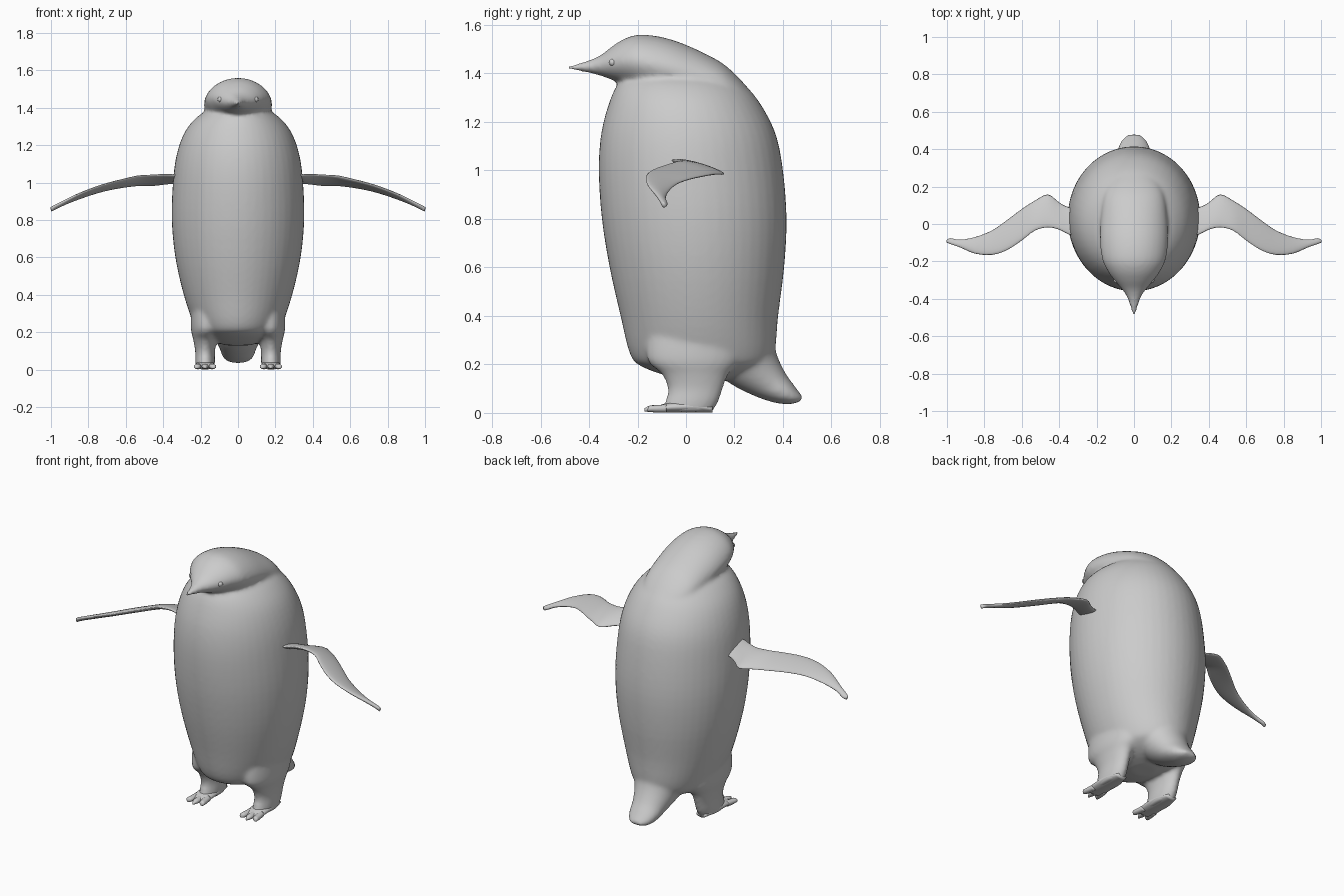
import bpy, bmesh, math
from mathutils import Vector

if "Cube" in bpy.data.objects:
    bpy.data.objects.remove(bpy.data.objects["Cube"])

grey = bpy.data.materials.new("plain_grey")
grey.use_nodes = True
grey.diffuse_color = (0.6, 0.6, 0.6, 1)
grey.node_tree.nodes["Principled BSDF"].inputs["Base Color"].default_value = (0.6, 0.6, 0.6, 1)


def smooth_path(rows, steps):
    """Catmull-Rom interpolation through rows of numbers."""
    out = []
    for i in range(len(rows) - 1):
        a, b, c, d = (rows[max(0, min(len(rows) - 1, i + k))] for k in (-1, 0, 1, 2))
        for s in range(steps):
            t = s / steps
            out.append([q + t / 2 * (r - p + t * (2 * p - 5 * q + 4 * r - e + t * (3 * (q - r) + e - p)))
                        for p, q, r, e in zip(a, b, c, d)])
    return out + [list(rows[-1])]


def loft(bm, sections, segs=32, power=1.0):
    """Skin elliptical rings given as (edge A, edge B, side vector)."""
    rings = []
    for a, b, side in sections:
        mid, half = (a + b) / 2, (a - b) / 2
        ring = []
        for k in range(segs):
            ang = 2 * math.pi * k / segs
            s = math.sin(ang)
            s = math.copysign(abs(s) ** power, s)
            ring.append(bm.verts.new(mid + side * math.cos(ang) + half * s))
        rings.append(ring)
    for r, q in zip(rings, rings[1:]):
        for k in range(segs):
            n = (k + 1) % segs
            bm.faces.new((r[k], r[n], q[n], q[k]))
    bm.faces.new(rings[0])
    bm.faces.new(rings[-1])


def side_loft(bm, rows, steps=4, segs=32, power=1.0):
    """Rows: y and z of edge A, y and z of edge B, half width, centre x."""
    secs = [(Vector((x, ya, za)), Vector((x, yb, zb)), Vector((max(w, 0.002), 0, 0)))
            for ya, za, yb, zb, w, x in smooth_path(rows, steps)]
    loft(bm, secs, segs, power)


def finish(bm, name):
    bmesh.ops.recalc_face_normals(bm, faces=bm.faces)
    for f in bm.faces:
        f.smooth = True
    mesh = bpy.data.meshes.new(name)
    bm.to_mesh(mesh)
    bm.free()
    mesh.materials.append(grey)
    obj = bpy.data.objects.new(name, mesh)
    bpy.context.collection.objects.link(obj)
    return obj


# Body: z, front y, back y, half width
bm = bmesh.new()
torso = [(.13, .02, .14, .06), (.15, -.07, .24, .13), (.19, -.18, .33, .2), (.24, -.23, .365, .235),
         (.4, -.27, .38, .29), (.6, -.315, .405, .335), (.8, -.347, .415, .354), (1.0, -.36, .4, .348),
         (1.15, -.35, .37, .328), (1.27, -.32, .31, .285), (1.35, -.285, .245, .22),
         (1.39, -.24, .18, .15), (1.41, -.16, .1, .07)]
side_loft(bm, [(f, z, b, z, w, 0) for z, f, b, w in torso], segs=48)

# Head and beak: y, top z, bottom z, half width
head = [(.26, 1.335, 1.25, .1), (.2, 1.4, 1.26, .14), (.13, 1.455, 1.27, .165), (0, 1.518, 1.28, .18),
        (-.1, 1.55, 1.3, .182), (-.19, 1.56, 1.33, .17), (-.25, 1.545, 1.355, .142), (-.3, 1.515, 1.372, .108),
        (-.345, 1.48, 1.388, .07), (-.38, 1.462, 1.398, .044), (-.43, 1.445, 1.408, .025),
        (-.49, 1.432, 1.416, .008)]
side_loft(bm, [(y, t, y, b, w, 0) for y, t, b, w in head], power=1.15)

# Tail
side_loft(bm, [(.35, .34, .12, .2, .17, 0), (.375, .24, .17, .13, .13, 0), (.41, .165, .27, .075, .1, 0),
               (.445, .115, .365, .042, .085, 0), (.475, .075, .43, .036, .06, 0),
               (.488, .06, .465, .045, .03, 0)])

# Legs: z, front y, back y, half width, centre x
leg = [(.34, -.16, .24, .09, .16), (.22, -.16, .22, .085, .167), (.16, -.1, .175, .064, .175),
       (.1, -.075, .152, .053, .176), (.05, -.085, .135, .053, .176), (.004, -.1, .11, .05, .176)]
for sx in (-1, 1):
    side_loft(bm, [(f, z, b, z, w, sx * x) for z, f, b, w, x in leg])

# Fuse the trunk so that its parts blend
body = finish(bm, "body")
remesh = body.modifiers.new("fuse", 'REMESH')
remesh.mode = 'VOXEL'
remesh.voxel_size = 0.011
remesh.use_smooth_shade = True
blend = body.modifiers.new("blend", 'SMOOTH')
blend.factor = 0.5
blend.iterations = 8

# Wings: x, front y, front z, back y, back z
wing = [(.28, -.07, 1.04, .08, 1.0), (.35, -.055, 1.042, .09, .998), (.4, -.03, 1.043, .115, .992),
        (.46, -.018, 1.04, .158, .985), (.53, -.035, 1.036, .125, .985), (.6, -.088, 1.02, .08, .978),
        (.68, -.14, 1.0, .02, .965), (.76, -.165, .975, -.035, .945), (.85, -.158, .94, -.07, .915),
        (.93, -.125, .9, -.084, .885), (.98, -.108, .875, -.076, .86), (1.0, -.1, .862, -.085, .852)]
for name, sx in (("left", 1), ("right", -1)):
    bm = bmesh.new()
    secs = []
    for x, fy, fz, by, bz in smooth_path(wing, 3):
        thick = Vector((sx * .006, .004, .016)) * (1 - .4 * x)
        secs.append((Vector((sx * x, fy, fz)), Vector((sx * x, by, bz)), thick))
    loft(bm, secs, 20)
    finish(bm, name + "_wing")

    # Foot with three toes
    bm = bmesh.new()
    cx = sx * .176
    side_loft(bm, [(.11, .03, .11, .002, .03, cx), (.04, .05, .04, .001, .05, cx),
                   (-.06, .045, -.06, .001, .053, cx), (-.125, .026, -.125, .003, .05, cx)], segs=20)
    for off in (-1, 0, 1):
        tx = cx + off * .036
        tip = -.172 + abs(off) * .014
        side_loft(bm, [(-.08, .035, -.08, .002, .016, tx), (-.125, .032, -.125, .002, .019, tx + off * .003),
                       (-.15, .03, -.15, .004, .016, tx + off * .007),
                       (tip, .018, tip, .006, .005, tx + off * .01)], segs=12)
    finish(bm, name + "_foot")

    # Eye
    bm = bmesh.new()
    bmesh.ops.create_uvsphere(bm, u_segments=16, v_segments=10, radius=.015)
    eye = finish(bm, name + "_eye")
    eye.location = (sx * .094, -.302, 1.445)
